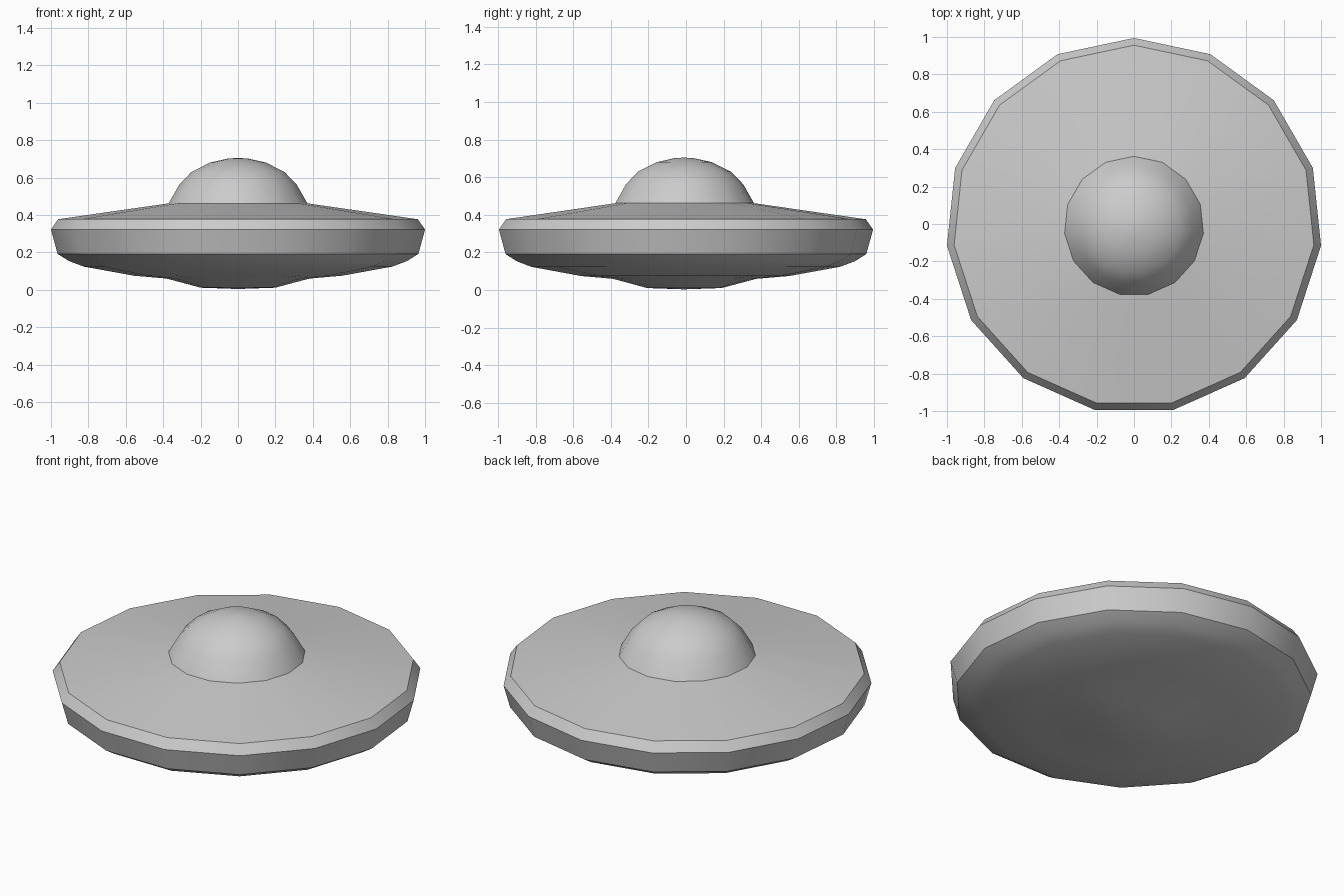
import bpy, bmesh, math

if "Cube" in bpy.data.objects:
    bpy.data.objects.remove(bpy.data.objects["Cube"])

SIDES = 15
Y_OFF = -0.011  # odd-sided rings: centre the bounding box on y


def lathe(bm, profile):
    """Revolve (radius, z) points; radius 0 becomes a single pole."""
    rings = []
    for r, z in profile:
        if r == 0:
            rings.append([bm.verts.new((0, Y_OFF, z))] * SIDES)
        else:
            rings.append([bm.verts.new((
                r * math.cos(math.pi / 2 + math.tau * i / SIDES),
                r * math.sin(math.pi / 2 + math.tau * i / SIDES) + Y_OFF, z))
                for i in range(SIDES)])
    for a, b in zip(rings, rings[1:]):
        for i in range(SIDES):
            j = (i + 1) % SIDES
            bm.faces.new(list(dict.fromkeys((a[i], a[j], b[j], b[i]))))


# Underside with shallow belly, bevelled rim, sloped deck, dome
belly = [(0, 0.004), (0.2, 0.011), (0.385, 0.06), (0.56, 0.075),
         (0.83, 0.124), (0.91, 0.154)]
rim = [(0.97, 0.192), (1.0055, 0.322), (0.967, 0.377)]
dome = [(0.373, 0.462), (0.315, 0.563), (0.25, 0.63),
        (0.15, 0.68), (0.055, 0.701), (0, 0.705)]

bm = bmesh.new()
lathe(bm, belly + rim + dome)
bmesh.ops.recalc_face_normals(bm, faces=bm.faces)
mesh = bpy.data.meshes.new("saucer_hull")
bm.to_mesh(mesh)
bm.free()
hull = bpy.data.objects.new("saucer_hull", mesh)
bpy.context.collection.objects.link(hull)

bpy.context.view_layer.objects.active = hull
hull.select_set(True)
bpy.ops.object.shade_smooth_by_angle(angle=math.radians(30))
